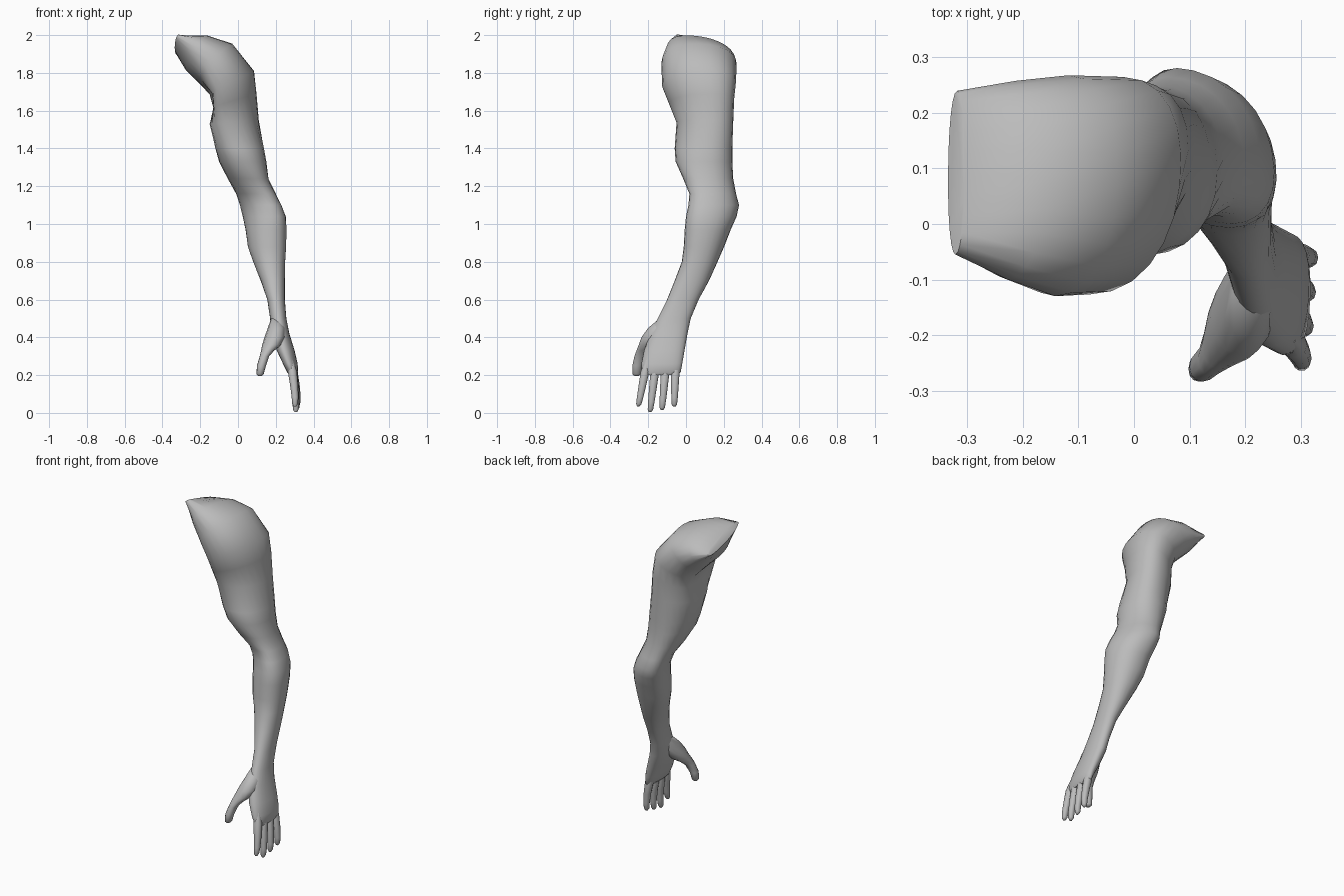
import bpy, bmesh, math

cube = bpy.data.objects.get("Cube")
if cube:
    bpy.data.objects.remove(cube, do_unlink=True)

skin = bpy.data.materials.new("plain_grey")
skin.use_nodes = True
GREY = (0.5, 0.5, 0.5, 1)
skin.diffuse_color = GREY
skin.node_tree.nodes["Principled BSDF"].inputs["Base Color"].default_value = GREY


def full(c):
    """Make an oval slightly squarer; returns 0 to 1."""
    return (1 + math.copysign(abs(c) ** 0.92, c)) / 2


def loft(name, rings, sides):
    """Skin oval rings: inner x, inner z, outer x, outer z, front y, back y,
    skew, roll, depth of a hollow on the inner side."""
    bm = bmesh.new()
    rows = []
    for xi, zi, xo, zo, y0, y1, skew, roll, hollow in rings:
        row = []
        for i in range(sides):
            t = math.tau * i / sides
            u, v = full(math.cos(t + skew)), full(math.sin(t))
            dent = hollow * max(0, -math.cos(t - 0.3)) ** 6
            row.append(bm.verts.new((xi + (xo - xi) * u + dent, y0 + (y1 - y0) * v,
                                     zi + (zo - zi) * u - roll * math.sin(t))))
        rows.append(row)
    for a, b in zip(rows, rows[1:]):
        for i in range(sides):
            j = (i + 1) % sides
            bm.faces.new((a[i], a[j], b[j], b[i]))
    bm.faces.new(rows[0])
    bm.faces.new(rows[-1])
    bmesh.ops.recalc_face_normals(bm, faces=bm.faces)
    mesh = bpy.data.meshes.new(name)
    bm.to_mesh(mesh)
    bm.free()
    mesh.materials.append(skin)
    obj = bpy.data.objects.new(name, mesh)
    bpy.context.collection.objects.link(obj)
    bpy.ops.object.select_all(action="DESELECT")
    obj.select_set(True)
    bpy.context.view_layer.objects.active = obj
    bpy.ops.object.shade_smooth_by_angle(angle=math.radians(60))


def level(z, x0, x1, y0, y1, skew=0):
    return (x0, z, x1, z, y0, y1, skew, 0, 0)


# Shoulder rings tilt from the cut end round to the level upper arm
shoulder = [
    (-.335, 1.93, -.305, 1.97, -.055, .24, -.1, .05, 0),
    (-.28, 1.82, -.16, 1.993, -.1, .258, -.1, .04, 0),
    (-.23, 1.75, -.03, 1.955, -.13, .268, -.1, .015, .03),
    (-.185, 1.68, .085, 1.81, -.127, .265, -.2, 0, .06),
    (-.168, 1.61, .098, 1.69, -.09, .255, -.3, 0, .05),
    (-.16, 1.53, .11, 1.55, -.05, .25, -.25, 0, .01),
]
# Upper arm, elbow, forearm, wrist and palm
limb = [
    level(1.40, -.12, .138, -.06, .245, -.1),
    level(1.33, -.1, .15, -.055, .245),
    level(1.24, -.055, .162, -.015, .25, .12),
    level(1.16, -.01, .2, .018, .265, .3),
    level(1.10, .01, .23, .013, .281, .36),
    level(1.04, .025, .253, 0, .268, .3),
    level(.97, .04, .257, -.007, .237, .2),
    level(.88, .052, .255, -.012, .202, .15),
    level(.80, .08, .25, -.022, .167, .1),
    level(.70, .12, .248, -.06, .122, .05),
    level(.60, .155, .248, -.1, .067),
    level(.50, .17, .256, -.15, .025),
    level(.42, .175, .272, -.19, .008, -.1),
    level(.33, .205, .3, -.222, -.008, -.15),
    level(.26, .238, .316, -.236, -.02, -.2),
    level(.215, .26, .318, -.234, -.028, -.15),
    level(.2, .275, .31, -.22, -.045, -.1),
]
loft("arm", shoulder + limb, 24)

# Thumb, widening into the heel of the palm
loft("thumb", [
    level(.5, .175, .225, -.14, -.06),
    level(.45, .158, .25, -.2, -.06),
    level(.40, .14, .25, -.236, -.09),
    level(.36, .128, .23, -.25, -.13),
    level(.33, .122, .192, -.262, -.175),
    level(.30, .115, .165, -.273, -.208),
    level(.25, .1, .148, -.284, -.23),
    level(.205, .098, .136, -.284, -.238),
    level(.195, .108, .125, -.272, -.25),
], 12)

# Four fingers: root y, tip y, tip z, tip x
fingers = {
    "index_finger": (-.205, -.252, .035, .302),
    "middle_finger": (-.158, -.19, .004, .306),
    "ring_finger": (-.105, -.127, .015, .31),
    "little_finger": (-.055, -.062, .033, .314),
}
for name, (root_y, tip_y, tip_z, tip_x) in fingers.items():
    rings = []
    for f, r in ((0, .012), (.25, .024), (.55, .021), (.8, .018), (.95, .015), (1, .007)):
        x = .28 + (tip_x - .28) * min(1, f * 1.4)
        y = root_y + (tip_y - root_y) * f
        rings.append(level(.28 + (tip_z - .28) * f, x - r, x + r, y - r, y + r))
    loft(name, rings, 10)
